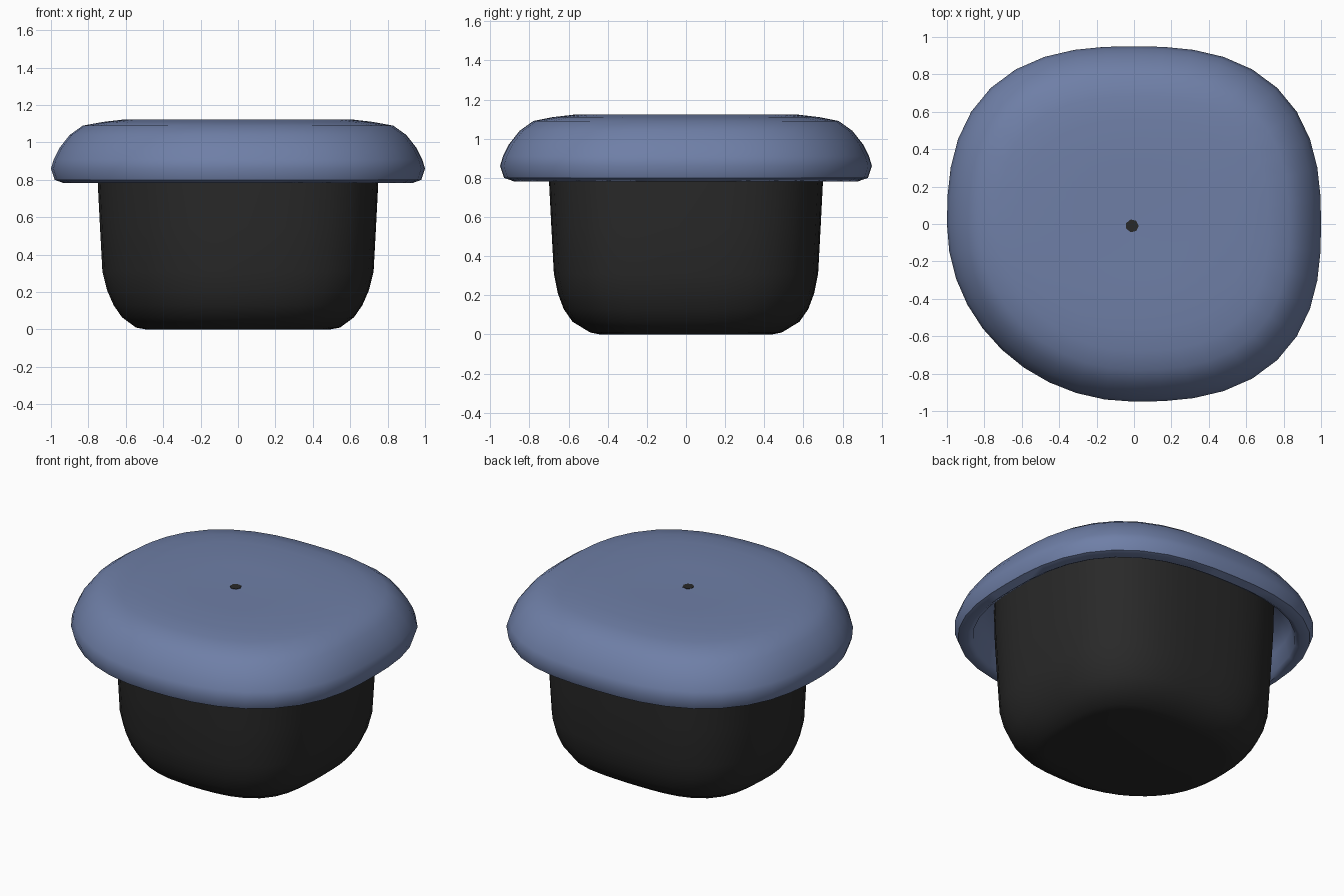
import bpy, bmesh, math

if "Cube" in bpy.data.objects:
    bpy.data.objects.remove(bpy.data.objects["Cube"])


def material(name, rgb):
    m = bpy.data.materials.new(name)
    m.diffuse_color = (*rgb, 1)
    m.use_nodes = True
    m.node_tree.nodes["Principled BSDF"].inputs["Base Color"].default_value = m.diffuse_color
    return m


def ring_loft(name, profile, n, n_front_left, mat, segments=40, angle=50):
    """Loft rounded-square rings: profile rows are (half_x, half_y, z).
    The front left corner is rounder than the others."""
    bm = bmesh.new()
    rings = []
    for hx, hy, z in profile:
        ring = []
        for i in range(segments):
            t = 2 * math.pi * i / segments
            c, s = math.cos(t), math.sin(t)
            e = n_front_left if c < 0 and s < 0 else n
            r = (abs(c) ** e + abs(s) ** e) ** (-1 / e)
            ring.append(bm.verts.new((hx * r * c, hy * r * s, z)))
        rings.append(ring)
    for a, b in zip(rings, rings[1:]):
        for i in range(segments):
            j = (i + 1) % segments
            bm.faces.new((a[i], a[j], b[j], b[i]))
    bm.faces.new(rings[0][::-1])
    bm.faces.new(rings[-1])
    me = bpy.data.meshes.new(name)
    bm.to_mesh(me)
    bm.free()
    ob = bpy.data.objects.new(name, me)
    bpy.context.collection.objects.link(ob)
    me.materials.append(mat)
    bpy.ops.object.select_all(action='DESELECT')
    ob.select_set(True)
    bpy.context.view_layer.objects.active = ob
    bpy.ops.object.shade_smooth_by_angle(angle=math.radians(angle))
    return ob


blue = material("slate blue fabric", (0.158, 0.212, 0.385))
black = material("charcoal", (0.022, 0.022, 0.022))

# Tub-shaped base with a rounded bottom edge, rising up inside the cushion
ring_loft("base", [
    (0.49, 0.44, 0.0), (0.545, 0.49, 0.01), (0.62, 0.58, 0.065),
    (0.665, 0.625, 0.13), (0.70, 0.655, 0.21), (0.725, 0.675, 0.31),
    (0.738, 0.688, 0.55), (0.75, 0.70, 0.785), (0.755, 0.705, 1.02),
], 3.1, 1.9, black)

# Overhanging cushion: hollow underneath, narrow lip, domed rim
ring_loft("cushion", [
    (0.70, 0.65, 1.01), (0.82, 0.77, 0.98), (0.88, 0.83, 0.90),
    (0.90, 0.85, 0.80), (0.93, 0.88, 0.782), (0.98, 0.93, 0.80),
    (1.0, 0.95, 0.86), (0.985, 0.935, 0.91), (0.955, 0.905, 0.97),
    (0.90, 0.85, 1.04), (0.83, 0.78, 1.09), (0.72, 0.68, 1.11),
    (0.60, 0.56, 1.124), (0.3, 0.28, 1.12), (0.03, 0.03, 1.118),
], 2.6, 2.0, blue)

# Small dark button in the centre of the top
button = ring_loft("button", [
    (0.035, 0.035, 1.114), (0.035, 0.035, 1.121),
], 2.0, 2.0, black, segments=7)
button.location = (-0.01, -0.01, 0)
